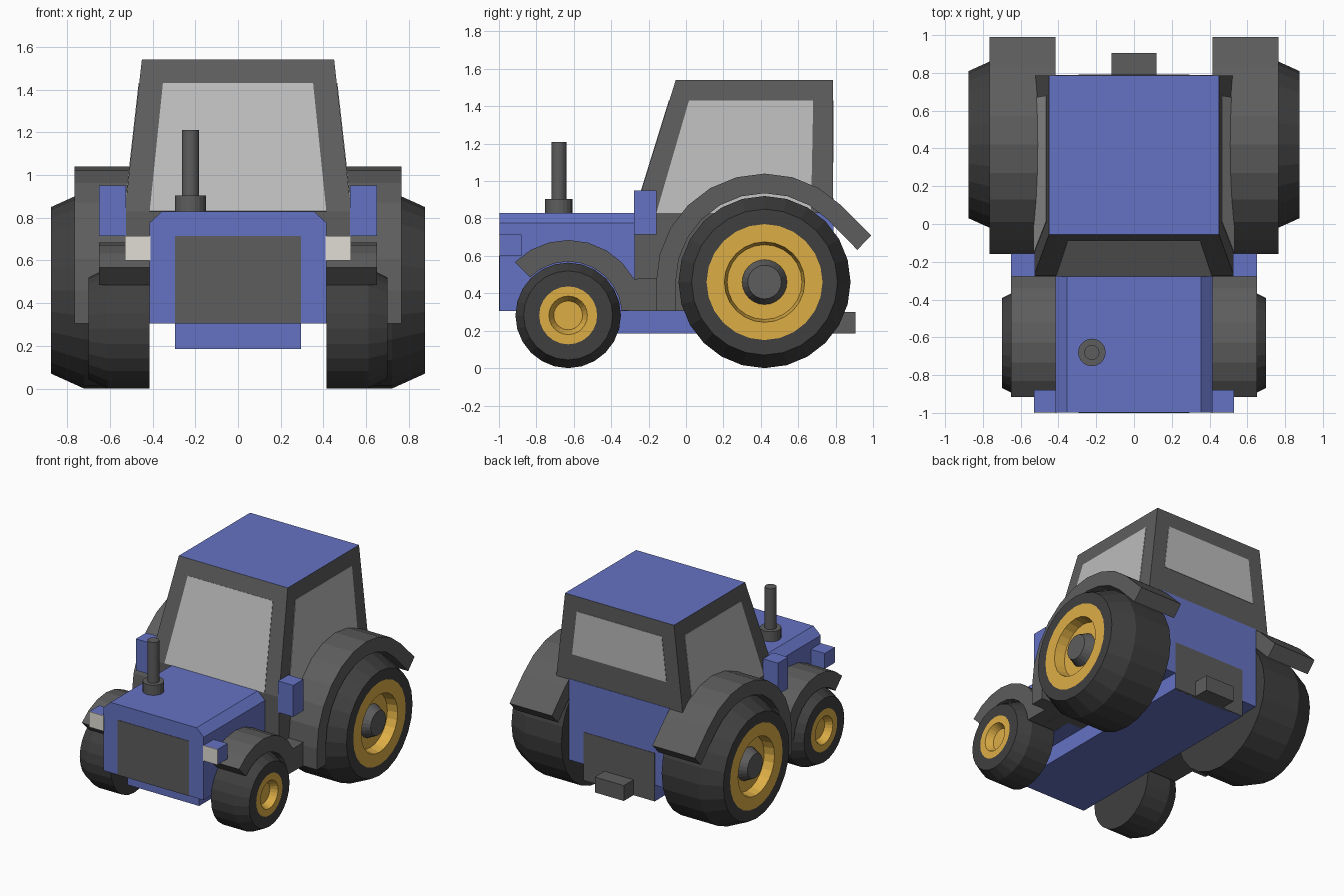
import bpy, bmesh
from math import sin, cos, radians, pi
from mathutils import Vector

if "Cube" in bpy.data.objects:
    bpy.data.objects.remove(bpy.data.objects["Cube"])


def material(name, rgb):
    m = bpy.data.materials.new(name)
    m.diffuse_color = (*rgb, 1)
    m.use_nodes = True
    m.node_tree.nodes["Principled BSDF"].inputs["Base Color"].default_value = m.diffuse_color
    return m


BLUE = material("blue_paint", (0.13, 0.17, 0.55))
GREY = material("dark_grey", (0.11, 0.11, 0.11))
TYRE = material("rubber", (0.05, 0.05, 0.05))
YELLOW = material("yellow_rim", (0.72, 0.42, 0.06))
GLASS = material("glass", (0.5, 0.5, 0.5))
LAMP = material("lamp", (0.75, 0.72, 0.66))


def finish(bm, name, mats):
    bmesh.ops.recalc_face_normals(bm, faces=bm.faces)
    me = bpy.data.meshes.new(name)
    bm.to_mesh(me)
    bm.free()
    for m in mats:
        me.materials.append(m)
    ob = bpy.data.objects.new(name, me)
    bpy.context.collection.objects.link(ob)
    return ob


def prism(name, section, direction, mat):
    """Extrude a closed 3D polygon along a vector."""
    bm = bmesh.new()
    f = bm.faces.new([bm.verts.new(p) for p in section])
    ext = bmesh.ops.extrude_face_region(bm, geom=[f])
    verts = [v for v in ext["geom"] if isinstance(v, bmesh.types.BMVert)]
    if f.is_valid and not any(len(e.link_faces) > 1 for e in f.edges):
        bm.faces.remove(f)
    bmesh.ops.translate(bm, verts=verts, vec=direction)
    # close the starting side if the extrusion consumed it
    bmesh.ops.holes_fill(bm, edges=[e for e in bm.edges if e.is_boundary], sides=0)
    return finish(bm, name, [mat])


def box(name, x, y, z, mat):
    pts = [(x[0], y[0], z[0]), (x[1], y[0], z[0]), (x[1], y[1], z[0]), (x[0], y[1], z[0])]
    return prism(name, pts, (0, 0, z[1] - z[0]), mat)


def wheel(name, side, cy, cz, profile, n=24):
    """Lathe (x, radius, material index) points round the axle."""
    bm = bmesh.new()
    rings = []
    for x, r, _ in profile:
        rings.append([bm.verts.new((side * x, cy + r * sin(2 * pi * i / n), cz + r * cos(2 * pi * i / n)))
                      for i in range(n)])
    for a, b, p in zip(rings, rings[1:], profile):
        for i in range(n):
            j = (i + 1) % n
            bm.faces.new((a[i], a[j], b[j], b[i])).material_index = p[2]
    bm.faces.new(rings[0])
    bm.faces.new(rings[-1]).material_index = profile[-1][2]
    return finish(bm, name, [TYRE, YELLOW, GREY])


def arc(cy, cz, r, a0, a1, step=15):
    n = max(1, round(abs(a1 - a0) / step))
    angles = [radians(a0 + (a1 - a0) * i / n) for i in range(n + 1)]
    return [(cy + r * cos(a), cz + r * sin(a)) for a in angles]


# Hood with chamfered top, main body and chassis
hood = [(-0.415, 0.305), (0.415, 0.305), (0.415, 0.775), (0.355, 0.83), (-0.355, 0.83), (-0.415, 0.775)]
prism("hood", [(x, -0.997, z) for x, z in hood], (0, 0.8, 0), BLUE)
box("rear_body", (-0.415, 0.415), (-0.2, 0.788), (0.305, 0.91), BLUE)
box("chassis", (-0.295, 0.295), (-0.88, 0.788), (0.185, 0.32), BLUE)
box("grille", (-0.295, 0.295), (-1.0, -0.98), (0.305, 0.715), GREY)
box("rear_panel", (-0.295, 0.295), (0.77, 0.791), (0.185, 0.545), GREY)
box("hitch", (-0.12, 0.12), (0.78, 0.905), (0.185, 0.3), GREY)

# Tapered cab with blue roof
low = [Vector(p) for p in ((-0.53, -0.275, 0.83), (0.53, -0.275, 0.83), (0.53, 0.785, 0.83), (-0.53, 0.785, 0.83))]
top = [Vector(p) for p in ((-0.45, -0.055, 1.54), (0.45, -0.055, 1.54), (0.45, 0.785, 1.54), (-0.45, 0.785, 1.54))]
bm = bmesh.new()
lv, tv = [bm.verts.new(p) for p in low], [bm.verts.new(p) for p in top]
bm.faces.new(lv)
bm.faces.new(tv).material_index = 1
for i in range(4):
    j = (i + 1) % 4
    bm.faces.new((lv[i], lv[j], tv[j], tv[i]))
finish(bm, "cab", [GREY, BLUE])
box("cab_base", (-0.53, 0.53), (-0.275, 0.2), (0.305, 0.83), GREY)

# Window panes laid on the four cab sides
for i, (name, v0) in enumerate((("front", 0.0), ("right", 0.0), ("rear", 0.38), ("left", 0.0))):
    j = (i + 1) % 4
    normal = (low[j] - low[i]).cross(top[i] - low[i]).normalized()
    pane = []
    for u, v in ((0.11, v0), (0.89, v0), (0.88, 0.845), (0.12, 0.845)):
        pane.append(low[i].lerp(low[j], u).lerp(top[i].lerp(top[j], u), v) - normal * 0.004)
    prism(name + "_window", pane, normal * 0.007, GLASS)

# Exhaust
for name, r, z0, z1 in (("exhaust_base", 0.073, 0.82, 0.905), ("exhaust_pipe", 0.04, 0.9, 1.21)):
    ring = [(-0.223 + r * cos(2 * pi * i / 20), -0.68 + r * sin(2 * pi * i / 20), z0) for i in range(20)]
    prism(name, ring, (0, 0, z1 - z0), GREY)

# Wheel profiles: tyre, rim, hub
RY, RZ, FY, FZ = 0.42, 0.46, -0.63, 0.282
rear_profile = [(0.415, 0.3, 0), (0.415, 0.46, 0), (0.72, 0.46, 0), (0.875, 0.39, 0), (0.875, 0.31, 1),
                (0.875, 0.215, 1), (0.80, 0.2, 1), (0.80, 0.12, 2), (0.865, 0.09, 2)]
front_profile = [(0.415, 0.2, 0), (0.415, 0.282, 0), (0.61, 0.282, 0), (0.70, 0.238, 0), (0.70, 0.155, 1),
                 (0.70, 0.103, 1), (0.65, 0.077, 1)]

# Fender side profiles (y, z)
rear_fender = ([(-0.16, 0.305)] + arc(RY, RZ, 0.58, 180, 45) + [(0.99, 0.71), (0.916, 0.632)]
               + arc(RY, RZ, 0.475, 45, 180) + [(-0.055, 0.305)])
front_fender = (arc(FY, FZ, 0.403, 135, 29) + [(-0.155, 0.48), (-0.155, 0.305)]
                + arc(FY, FZ, 0.288, 5, 135))

# Parts mirrored on both sides
for side, tag in ((1, "right"), (-1, "left")):
    wheel(tag + "_rear_wheel", side, RY, RZ, rear_profile)
    wheel(tag + "_front_wheel", side, FY, FZ, front_profile)
    prism(tag + "_rear_fender", [(side * 0.415, y, z) for y, z in rear_fender], (side * 0.35, 0, 0), GREY)
    prism(tag + "_front_fender", [(side * 0.41, y, z) for y, z in front_fender], (side * 0.24, 0, 0), GREY)
    xs = sorted((side * 0.41, side * 0.53))
    box(tag + "_lamp_housing", xs, (-0.995, -0.88), (0.6, 0.715), BLUE)
    box(tag + "_lamp_lens", xs, (-1.0, -0.995), (0.6, 0.715), LAMP)
    box(tag + "_side_box", sorted((side * 0.525, side * 0.65)), (-0.277, -0.157), (0.715, 0.95), BLUE)
